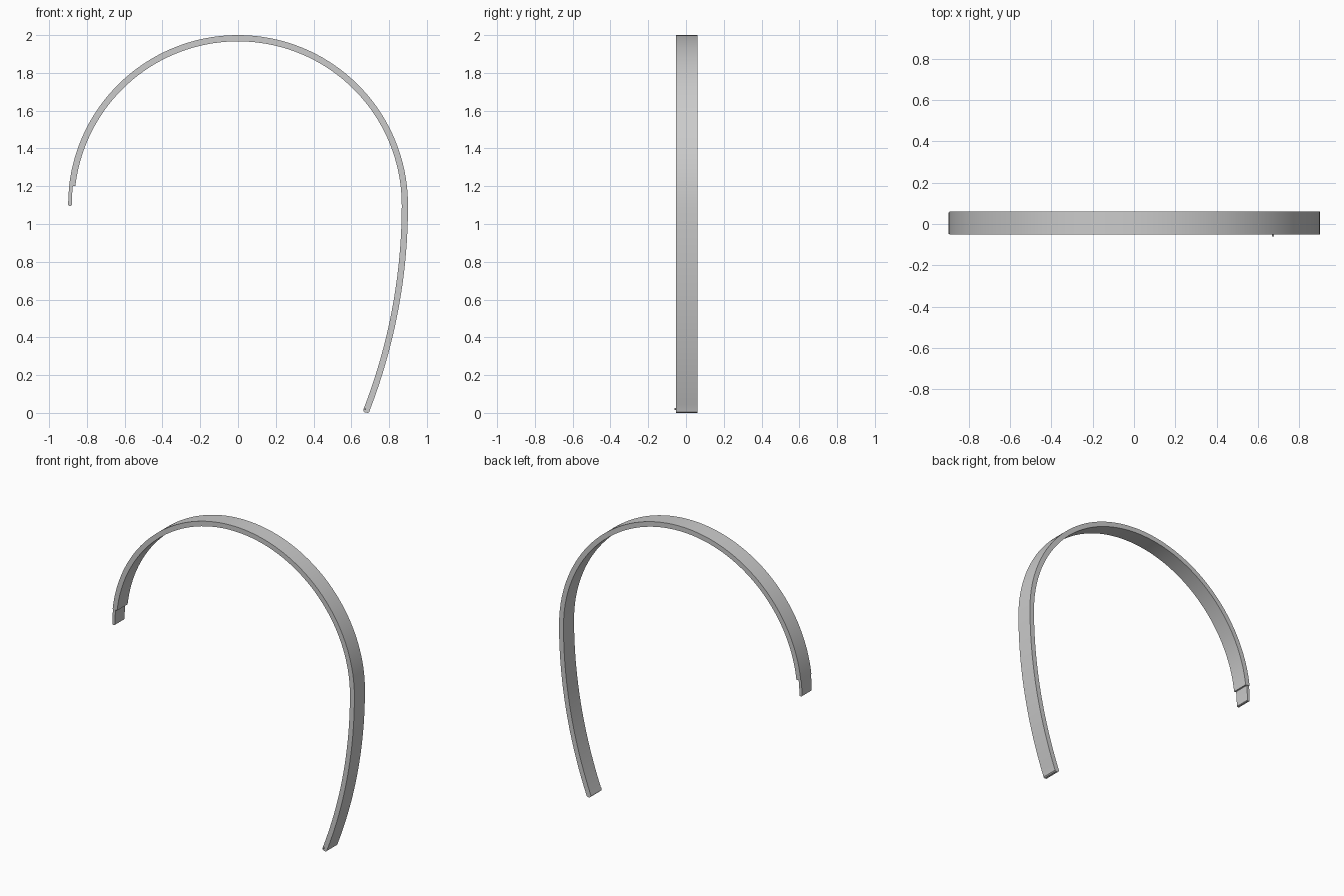
import bpy, bmesh, math

cube = bpy.data.objects.get("Cube")
if cube:
    bpy.data.objects.remove(cube)

grey = bpy.data.materials.new("plain grey")
grey.use_nodes = True
colour = (0.6, 0.6, 0.6, 1)
grey.diffuse_color = colour
grey.node_tree.nodes["Principled BSDF"].inputs["Base Color"].default_value = colour

R, BIG, MID, THICK = 0.9, 3.016, 1.1, 0.033
FRONT, BACK = -0.052, 0.06


def on_hoop(angle, depth):
    """Point on the round upper part, depth measured inward."""
    r = R - depth
    return r * math.cos(angle), MID + r * math.sin(angle)


def on_tail(drop, depth):
    """Point on the gently curved long side, a given drop below the hoop centre."""
    r = BIG - depth
    return R - BIG + math.sqrt(r * r - drop * drop), MID - drop


def sweep(name, stations, front, back):
    """Rectangular strip through (outer, inner) point pairs."""
    bm = bmesh.new()
    rings = []
    for (ox, oz), (ix, iz) in stations:
        corners = ((ox, front, oz), (ox, back, oz), (ix, back, iz), (ix, front, iz))
        rings.append([bm.verts.new(c) for c in corners])
    for a, b in zip(rings, rings[1:]):
        for i in range(4):
            j = (i + 1) % 4
            bm.faces.new((a[i], a[j], b[j], b[i]))
    bm.faces.new(rings[0])
    bm.faces.new(rings[-1])
    finish(name, bm)


def finish(name, bm):
    bmesh.ops.recalc_face_normals(bm, faces=bm.faces)
    mesh = bpy.data.meshes.new(name)
    bm.to_mesh(mesh)
    bm.free()
    mesh.materials.append(grey)
    obj = bpy.data.objects.new(name, mesh)
    bpy.context.collection.objects.link(obj)
    bpy.ops.object.select_all(action="DESELECT")
    obj.select_set(True)
    bpy.context.view_layer.objects.active = obj
    bpy.ops.object.shade_smooth_by_angle(angle=math.radians(30))


# Main band: hoop from the step at the right end, then the long left side
step = math.pi - math.asin(0.105 / R)
N = 72
band = []
for i in range(N + 1):
    a = step * (1 - i / N)
    band.append((on_hoop(a, 0), on_hoop(a, THICK)))
M = 32
for i in range(1, M + 1):
    t = i / M
    band.append((on_tail(1.085 * t, 0), on_tail(1.083 * t, THICK)))
# Rounded lower tip
band.append(((0.696, 0.006), (0.665, 0.009)))
band.append(((0.688, 0.0), (0.672, 0.002)))
sweep("band", band, FRONT, BACK)

# Thin connecting tab, flush with the outside of the band
TAB = 0.02
tab = []
for i in range(9):
    a = step - 0.02 + (math.pi - step + 0.02) * i / 8
    tab.append((on_hoop(a, 0.001), on_hoop(a, TAB)))
tab.append(((-0.895, MID - 0.004), (-0.884, MID - 0.004)))
sweep("connecting_tab", tab, FRONT + 0.004, BACK - 0.005)

# Tiny locating pin at the lower tip
bm = bmesh.new()
bmesh.ops.create_cone(bm, cap_ends=True, segments=12, radius1=0.005, radius2=0.005, depth=0.014)
for v in bm.verts:
    x, y, z = v.co
    v.co = (0.673 + x, -0.053 + z, 0.02 + y)
finish("locating_pin", bm)
